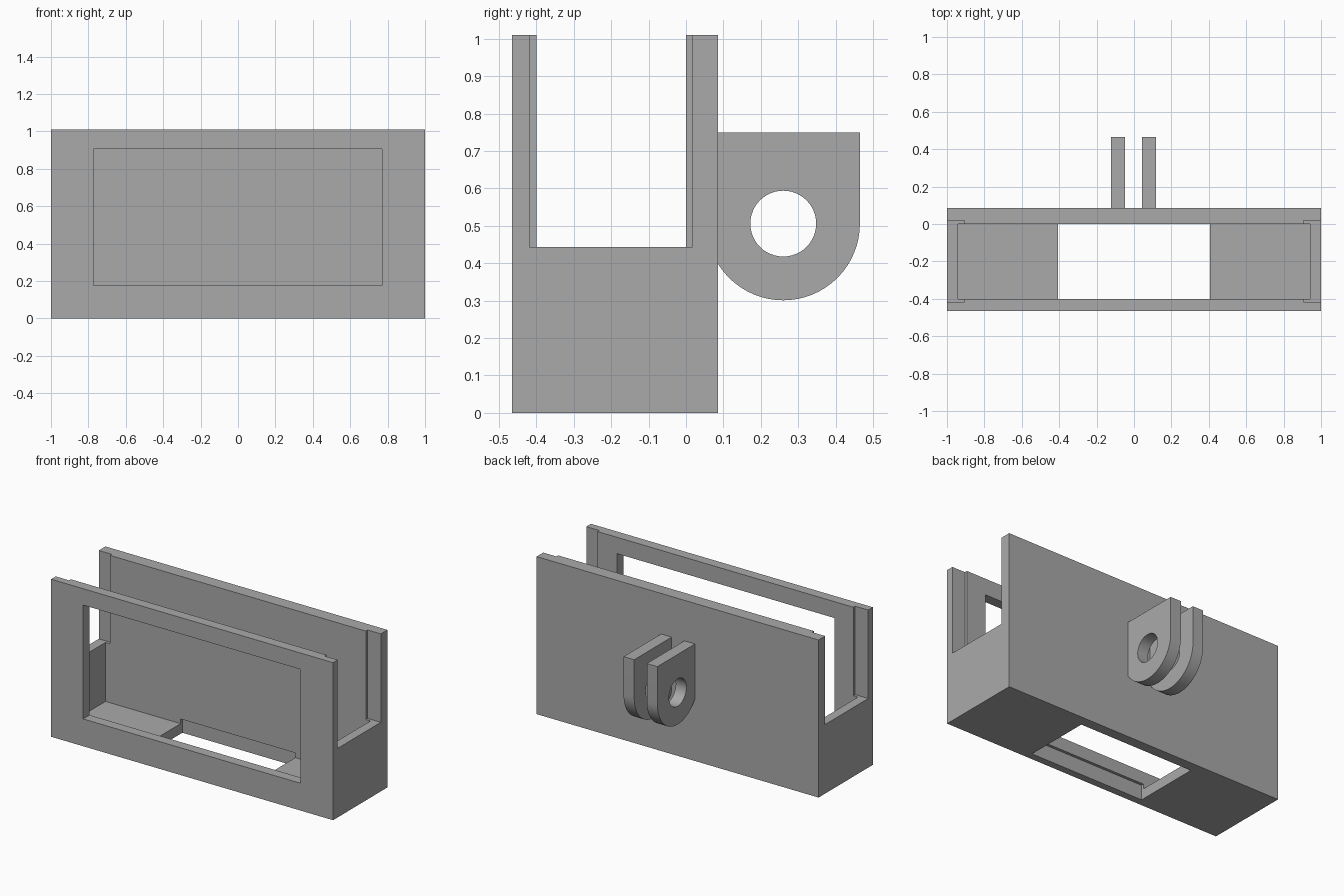
import bpy, bmesh
from math import cos, sin, pi, radians

default = bpy.data.objects.get("Cube")
if default:
    bpy.data.objects.remove(default)

grey = bpy.data.materials.new("plain grey")
grey.use_nodes = True
COLOUR = (0.4, 0.4, 0.4, 1)
grey.diffuse_color = COLOUR
grey.node_tree.nodes["Principled BSDF"].inputs["Base Color"].default_value = COLOUR


def finish(name, bm):
    bmesh.ops.recalc_face_normals(bm, faces=bm.faces[:])
    mesh = bpy.data.meshes.new(name)
    bm.to_mesh(mesh)
    bm.free()
    mesh.materials.append(grey)
    obj = bpy.data.objects.new(name, mesh)
    bpy.context.collection.objects.link(obj)
    return obj


def box(name, xs, ys, zs):
    bm = bmesh.new()
    bmesh.ops.create_cube(bm, size=1)
    for v in bm.verts:
        v.co = [a + (b - a) * (c + 0.5) for (a, b), c in zip((xs, ys, zs), v.co)]
    return finish(name, bm)


def prism(name, profile, xs):
    """Extrude a (y, z) outline along x."""
    bm = bmesh.new()
    face = bm.faces.new([bm.verts.new((xs[0], y, z)) for y, z in profile])
    new = bmesh.ops.extrude_face_region(bm, geom=[face])["geom"]
    moved = [g for g in new if isinstance(g, bmesh.types.BMVert)]
    bmesh.ops.translate(bm, verts=moved, vec=(xs[1] - xs[0], 0, 0))
    return finish(name, bm)


def activate(obj):
    bpy.ops.object.select_all(action='DESELECT')
    obj.select_set(True)
    bpy.context.view_layer.objects.active = obj


def cut(obj, cutter):
    cutter.hide_render = True
    mod = obj.modifiers.new("cut", 'BOOLEAN')
    mod.operation = 'DIFFERENCE'
    mod.solver = 'EXACT'
    mod.object = cutter
    activate(obj)
    bpy.ops.object.modifier_apply(modifier=mod.name)
    bpy.data.objects.remove(cutter)


# Main case
TOP, FRONT, BACK = 1.01, -0.465, 0.085
case = box("case", (-1, 1), (FRONT, BACK), (0, TOP))

# Open cavity, front window and floor opening that undercuts the walls
cut(case, box("cavity", (-0.94, 0.94), (-0.4, 0), (0.065, 1.2)))
cut(case, box("window", (-0.773, 0.77), (-0.6, -0.2), (0.175, 0.905)))
cut(case, box("floor_opening", (-0.407, 0.407), (-0.418, 0.018), (-0.1, 0.095)))

# Open ends above the low side walls, slightly wider than the cavity
for xs in ((-1.1, -0.907), (0.907, 1.1)):
    cut(case, box("end_slot", xs, (-0.418, 0.018), (0.443, 1.2)))

# Pair of rounded mounting lugs on the back, each with a pin hole
CY, CZ, R, HOLE = 0.26, 0.506, 0.205, 0.088
SEG = 32
outline = [(CY - R, 0.75)]
outline += [(CY + R * cos(a), CZ + R * sin(a))
            for a in (pi + pi * i / SEG for i in range(SEG + 1))]
outline.append((CY + R, 0.75))
circle = [(CY + HOLE * cos(a), CZ + HOLE * sin(a))
          for a in (2 * pi * i / 48 for i in range(48))]

for name, xs in (("right_lug", (-0.123, -0.048)), ("left_lug", (0.042, 0.117))):
    lug = prism(name, outline, xs)
    cut(lug, prism("pin_hole", circle, (xs[0] - 0.1, xs[1] + 0.1)))
    activate(lug)
    bpy.ops.object.shade_smooth_by_angle(angle=radians(30))
